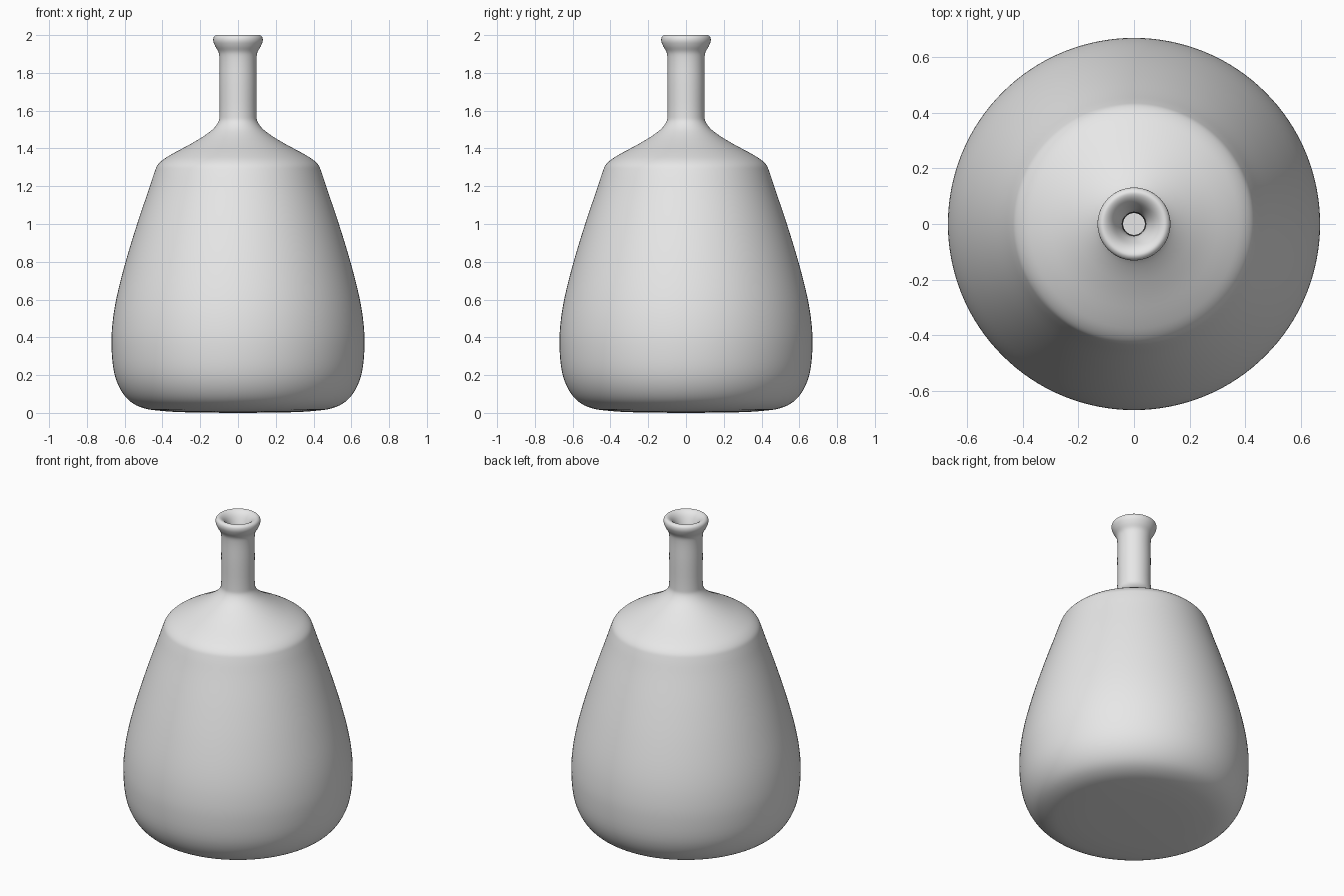
import bpy, bmesh, math
from mathutils import Vector

if "Cube" in bpy.data.objects:
    bpy.data.objects.remove(bpy.data.objects["Cube"])

SEGMENTS = 128
SUBSTEPS = 4

# Outer profile (radius, height), from base centre up to the lip
outer = [(0, 0), (0.27, 0.003), (0.40, 0.01), (0.50, 0.025), (0.57, 0.06),
         (0.62, 0.12), (0.655, 0.21), (0.67, 0.36), (0.664, 0.48),
         (0.643, 0.61), (0.595, 0.80), (0.534, 1.0), (0.47, 1.19),
         (0.44, 1.28), (0.427, 1.31), (0.40, 1.338), (0.35, 1.37),
         (0.25, 1.424), (0.17, 1.473), (0.125, 1.51), (0.102, 1.545),
         (0.098, 1.58), (0.098, 1.75), (0.098, 1.88), (0.103, 1.91),
         (0.121, 1.942), (0.131, 1.97), (0.128, 1.99), (0.115, 2.0)]
# Inside of the mouth, neck and hollow body
inner = [(0.10, 1.997), (0.08, 1.98), (0.06, 1.945), (0.047, 1.91),
         (0.042, 1.87), (0.042, 1.75), (0.042, 1.56), (0.06, 1.50),
         (0.12, 1.44), (0.22, 1.375), (0.34, 1.31), (0.385, 1.27),
         (0.48, 0.99), (0.585, 0.62), (0.61, 0.37), (0.59, 0.22),
         (0.53, 0.11), (0.44, 0.07), (0.27, 0.06), (0, 0.06)]


def smooth_profile(pts):
    """Centripetal Catmull-Rom curve through the profile points."""
    p = [Vector(q) for q in pts]
    p = [p[0] * 2 - p[1]] + p + [p[-1] * 2 - p[-2]]
    out = []
    for a, b, c, d in zip(p, p[1:], p[2:], p[3:]):
        t1 = math.sqrt((b - a).length)
        t2 = t1 + math.sqrt((c - b).length)
        t3 = t2 + math.sqrt((d - c).length)
        for i in range(SUBSTEPS):
            t = t1 + (t2 - t1) * i / SUBSTEPS
            a1 = a.lerp(b, t / t1)
            a2 = b.lerp(c, (t - t1) / (t2 - t1))
            a3 = c.lerp(d, (t - t2) / (t3 - t2))
            b1 = a1.lerp(a2, t / t2)
            b2 = a2.lerp(a3, (t - t1) / (t3 - t1))
            out.append(b1.lerp(b2, (t - t1) / (t2 - t1)))
    return out + [p[-2]]


def lathe(name, profile, material):
    """Spin a profile that starts and ends on the z axis."""
    bm = bmesh.new()
    rings = []
    for r, z in profile:
        if r < 1e-5:
            rings.append([bm.verts.new((0, 0, z))] * SEGMENTS)
        else:
            rings.append([bm.verts.new((r * math.cos(math.tau * i / SEGMENTS),
                                        r * math.sin(math.tau * i / SEGMENTS), z))
                          for i in range(SEGMENTS)])
    for low, high in zip(rings, rings[1:]):
        for i in range(SEGMENTS):
            j = (i + 1) % SEGMENTS
            quad = dict.fromkeys((low[i], low[j], high[j], high[i]))
            bm.faces.new(list(quad)).smooth = True
    bmesh.ops.recalc_face_normals(bm, faces=bm.faces)
    mesh = bpy.data.meshes.new(name)
    bm.to_mesh(mesh)
    bm.free()
    mesh.materials.append(material)
    obj = bpy.data.objects.new(name, mesh)
    bpy.context.collection.objects.link(obj)
    return obj


grey = bpy.data.materials.new("light_grey")
grey.diffuse_color = (0.8, 0.8, 0.8, 1)
grey.use_nodes = True
grey.node_tree.nodes["Principled BSDF"].inputs["Base Color"].default_value = grey.diffuse_color

# Bottle: one continuous shell, outside and inside
lathe("bottle", smooth_profile(outer + inner), grey)
